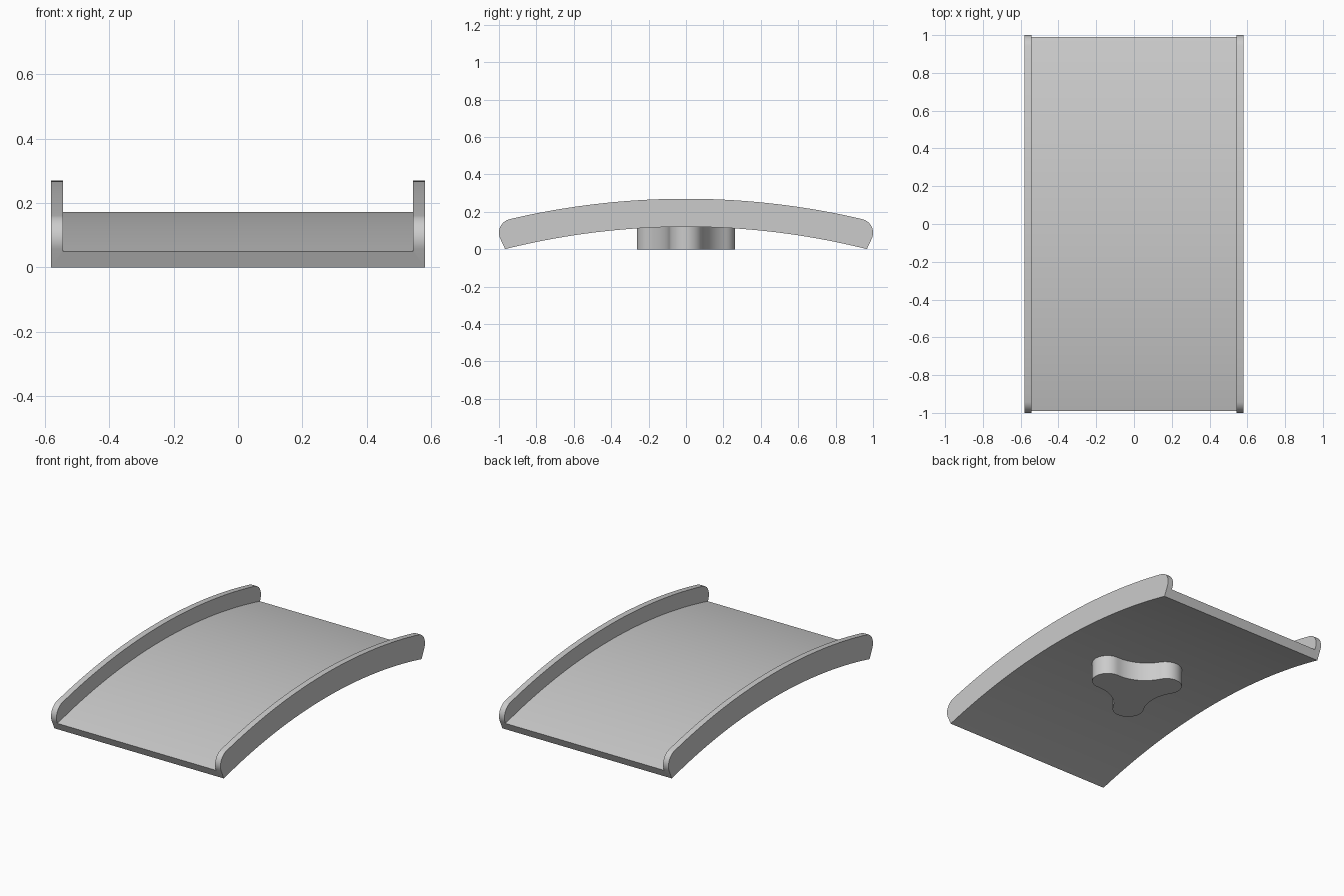
import bpy, bmesh
from math import sin, cos, radians, asin, sqrt

if "Cube" in bpy.data.objects:
    bpy.data.objects.remove(bpy.data.objects["Cube"], do_unlink=True)

grey = bpy.data.materials.new("plain_grey")
grey.use_nodes = True
grey.diffuse_color = (0.6, 0.6, 0.6, 1)
grey.node_tree.nodes["Principled BSDF"].inputs["Base Color"].default_value = (0.6, 0.6, 0.6, 1)

HALF_W, WALL = 0.58, 0.037
AXIS_Z = -3.86                       # shared centre of the arched surfaces
R_UNDER, R_DECK, R_RIM = 3.98, 4.033, 4.13
END_Y, TIP_R = 0.967, 0.075


def arc(cy, cz, r, a0, a1, n):
    """Points on an arc, angles in degrees."""
    angles = [radians(a0 + (a1 - a0) * i / n) for i in range(n + 1)]
    return [(cy + r * cos(a), cz + r * sin(a)) for a in angles]


def arch(r, half_y, n=48):
    """Arched line from +y to -y."""
    span = asin(half_y / r) * 180 / 3.14159265
    return arc(0, AXIS_Z, r, 90 - span, 90 + span, n)


def prism(name, points, offset, depth):
    """Extrude a closed outline; offset maps a 2D point to 3D."""
    bm = bmesh.new()
    face = bm.faces.new([bm.verts.new(offset(*p)) for p in points])
    ext = bmesh.ops.extrude_face_region(bm, geom=[face])
    moved = [g for g in ext["geom"] if isinstance(g, bmesh.types.BMVert)]
    bmesh.ops.translate(bm, verts=moved, vec=depth)
    bmesh.ops.recalc_face_normals(bm, faces=bm.faces)
    mesh = bpy.data.meshes.new(name)
    bm.to_mesh(mesh)
    bm.free()
    mesh.materials.append(grey)
    obj = bpy.data.objects.new(name, mesh)
    bpy.context.collection.objects.link(obj)
    return obj


def smooth(obj):
    bpy.ops.object.select_all(action="DESELECT")
    obj.select_set(True)
    bpy.context.view_layer.objects.active = obj
    bpy.ops.object.shade_smooth_by_angle(angle=radians(30))


# Side outline: arched underside, sloping ends, rounded rim tips
tip_y = 0.925
tip_z = AXIS_Z + sqrt((R_RIM - TIP_R) ** 2 - tip_y ** 2)
rim_y = tip_y * R_RIM / (R_RIM - TIP_R)
tip = arc(tip_y, tip_z, TIP_R, -24, 76, 14)
rim = arch(R_RIM, rim_y)[1:-1]
far_tip = [(-y, z) for y, z in reversed(tip)]
underside = list(reversed(arch(R_UNDER, END_Y)))
tray = prism("curved_tray", tip + rim + far_tip + underside,
             lambda y, z: (-HALF_W, y, z), (2 * HALF_W, 0, 0))

# Channel cut between the two side rims
inner = HALF_W - WALL
channel = prism("channel_cutter", arch(R_DECK, 1.2, 60) + [(-1.2, 0.5), (1.2, 0.5)],
                lambda y, z: (-inner, y, z), (2 * inner, 0, 0))
cut = tray.modifiers.new("channel", "BOOLEAN")
cut.operation, cut.solver, cut.object = "DIFFERENCE", "EXACT", channel
graph = bpy.context.evaluated_depsgraph_get()
result = bpy.data.meshes.new_from_object(tray.evaluated_get(graph))
tray.modifiers.clear()
tray.data = result
bpy.data.objects.remove(channel, do_unlink=True)
smooth(tray)

# Three-lobed foot: convex lobes joined by tangent hollows
LOBE_C, LOBE_R, HOLLOW_C, HOLLOW_R = 0.2, 0.09, 0.375, 0.235
reach = LOBE_R + HOLLOW_R
turn = 180 - asin(HOLLOW_C * sin(radians(60)) / reach) * 180 / 3.14159265
if HOLLOW_C * cos(radians(60)) > LOBE_C * 1.0 or HOLLOW_C * 0.5 - LOBE_C > -0.02:
    turn = 180 - (180 - turn) if HOLLOW_C * 0.5 < LOBE_C else 180 - turn
sweep = 120 - turn + 60 - 120        # half angle of each hollow
sweep = 180 - 60 - (180 - turn)
outline = []
for k in range(3):
    a = 120 * k
    ar = radians(a)
    outline += arc(LOBE_C * cos(ar), LOBE_C * sin(ar), LOBE_R, a - turn, a + turn, 20)
    b = a + 60
    br = radians(b)
    half = asin(LOBE_C * sin(radians(60)) / reach) * 180 / 3.14159265
    outline += arc(HOLLOW_C * cos(br), HOLLOW_C * sin(br), HOLLOW_R,
                   b + 180 + half, b + 180 - half, 16)[1:-1]
foot = prism("three_lobed_foot", outline, lambda x, y: (x, y, 0), (0, 0, 0.13))
smooth(foot)
